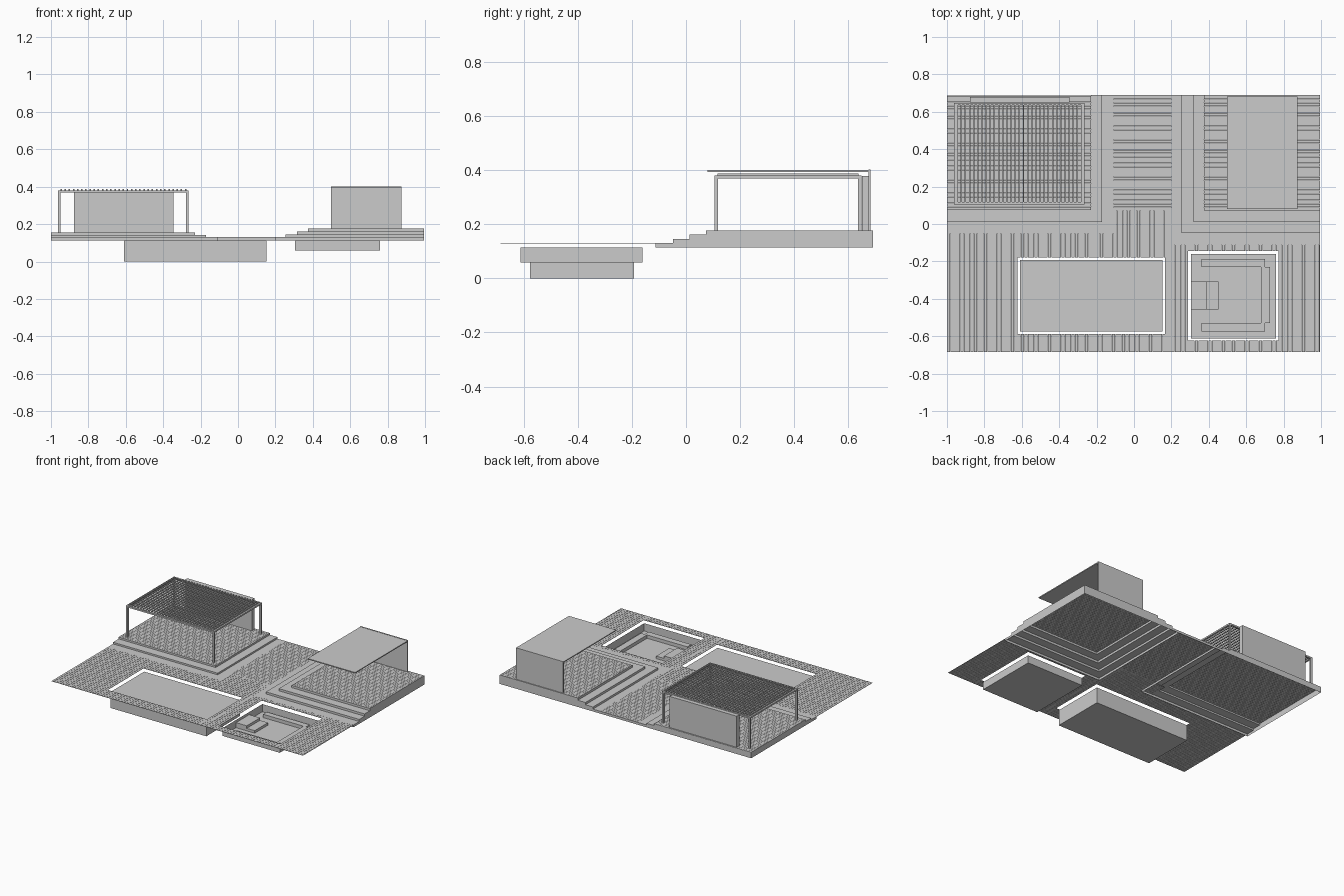
import bpy, bmesh

if "Cube" in bpy.data.objects:
    bpy.data.objects.remove(bpy.data.objects["Cube"])


def finish(name, bm):
    me = bpy.data.meshes.new(name)
    bm.normal_update()
    bm.to_mesh(me)
    bm.free()
    ob = bpy.data.objects.new(name, me)
    bpy.context.collection.objects.link(ob)
    return ob


def add_box(bm, x0, x1, y0, y1, z0, z1, open_top=False):
    v = [bm.verts.new((x, y, z)) for z in (z0, z1) for y in (y0, y1) for x in (x0, x1)]
    faces = [(0, 2, 3, 1), (0, 1, 5, 4), (1, 3, 7, 5), (3, 2, 6, 7), (2, 0, 4, 6)]
    if not open_top:
        faces.append((4, 5, 7, 6))
    for f in faces:
        bm.faces.new([v[i] for i in f])


def boxes(name, items, open_top=False):
    bm = bmesh.new()
    for b in items:
        add_box(bm, *b, open_top)
    return finish(name, bm)


def boards(name, rects, z, along, pitch=0.018, gap=0.0015, thick=0.002):
    """Fill rectangles with thin boards running along one axis."""
    bm = bmesh.new()
    for x0, x1, y0, y1 in rects:
        a, end = (x0, x1) if along == 'y' else (y0, y1)
        while a < end - 1e-4:
            b = min(a + pitch - gap, end)
            if along == 'y':
                add_box(bm, a, b, y0, y1, z - thick, z)
            else:
                add_box(bm, x0, x1, a, b, z - thick, z)
            a += pitch
    return finish(name, bm)


BACK, BASE = 0.69, 0.113


def terrace_steps(name, levels, outer):
    """Hollow L-shaped treads, risers and skirts; levels are (x, y, z)."""
    bm = bmesh.new()

    def face(*pts):
        bm.faces.new([bm.verts.new(p) for p in pts])

    prev = BASE
    for i, (x, y, z) in enumerate(levels):
        # risers on the front and on the inner side
        face((x, y, prev), (outer, y, prev), (outer, y, z), (x, y, z))
        face((x, BACK, prev), (x, y, prev), (x, y, z), (x, BACK, z))
        if i + 1 < len(levels):
            nx, ny, _ = levels[i + 1]
            face((x, y, z), (outer, y, z), (outer, ny, z),
                 (nx, ny, z), (nx, BACK, z), (x, BACK, z))
        # outer and back skirts, one strip per level
        face((outer, y, prev), (outer, BACK, prev), (outer, BACK, z), (outer, y, z))
        face((x, BACK, prev), (outer, BACK, prev), (outer, BACK, z), (x, BACK, z))
        prev = z
    bmesh.ops.recalc_face_normals(bm, faces=bm.faces)
    return finish(name, bm)


# stepped terraces with boarded tops
terrace_steps("left_terrace_steps",
              [(-0.11, -0.05, 0.13), (-0.17, 0.012, 0.142), (-0.23, 0.075, 0.155)], -1.0)
terrace_steps("right_terrace_steps",
              [(0.2, -0.112, 0.13), (0.255, -0.048, 0.145),
               (0.315, 0.013, 0.161), (0.375, 0.073, 0.177)], 0.995)
boards("left_terrace_boards", [(-1, -0.23, 0.075, BACK)], 0.155, 'x')
boards("right_terrace_boards", [(0.375, 0.995, 0.073, BACK)], 0.177, 'x')

# lower deck around the two openings
F = -0.685
boards("front_deck_boards", [
    (-1, -0.622, F, -0.05),
    (-0.622, 0.165, F, -0.587), (-0.622, -0.2, -0.18, -0.05), (-0.2, 0.165, -0.18, 0.073),
    (0.165, 0.2, F, 0.073),
    (0.2, 0.29, F, -0.112),
    (0.29, 0.772, F, -0.622), (0.29, 0.772, -0.145, -0.112),
    (0.772, 0.995, F, -0.112)], 0.13, 'y')
boards("middle_deck_boards", [(-0.11, 0.2, 0.073, BACK)], 0.13, 'x')
boxes("middle_back_skirt", [(-0.11, 0.2, BACK - 0.002, BACK, BASE, 0.13)])

# pool and sunken lounge
boxes("pool", [(-0.61, 0.152, -0.576, -0.192, 0.0, BASE)])
boxes("lounge_pit", [(0.305, 0.76, -0.612, -0.16, 0.058, BASE)], open_top=True)
boxes("lounge_seats", [
    (0.36, 0.70, -0.23, -0.188, 0.058, 0.082),
    (0.36, 0.70, -0.575, -0.53, 0.058, 0.082),
    (0.68, 0.728, -0.53, -0.23, 0.058, 0.082)])
boxes("lounge_entry_steps", [
    (0.305, 0.39, -0.458, -0.308, 0.058, 0.094),
    (0.39, 0.453, -0.458, -0.308, 0.058, 0.076)])

# pergola: posts, top frame and slats
PX, PY, T = (-0.962, -0.264), (0.105, 0.648), 0.013
cols_x = [(PX[0], PX[0] + T), (PX[1] - T, PX[1])]
cols_y = [(PY[0], PY[0] + T), (PY[1] - T, PY[1])]
boxes("pergola_posts", [(*x, *y, 0.155, 0.369) for x in cols_x for y in cols_y])
boxes("pergola_frame",
      [(*x, *PY, 0.369, 0.38) for x in cols_x] +
      [(PX[0] + T, PX[1] - T, *y, 0.369, 0.38) for y in cols_y])
N = 31
boxes("pergola_slats", [
    (x, x + 0.008, 0.117, 0.637, 0.378, 0.387)
    for x in [-0.95 + i * 0.666 / (N - 1) for i in range(N)]])
boxes("pergola_screen_wall", [(-0.878, -0.345, 0.65, 0.68, 0.155, 0.378)])

# cantilevered shelter
boxes("shelter_back_wall", [(0.497, 0.873, 0.675, 0.682, 0.177, 0.402)])
boxes("shelter_roof", [(0.497, 0.873, 0.08, 0.675, 0.393, 0.400)])
